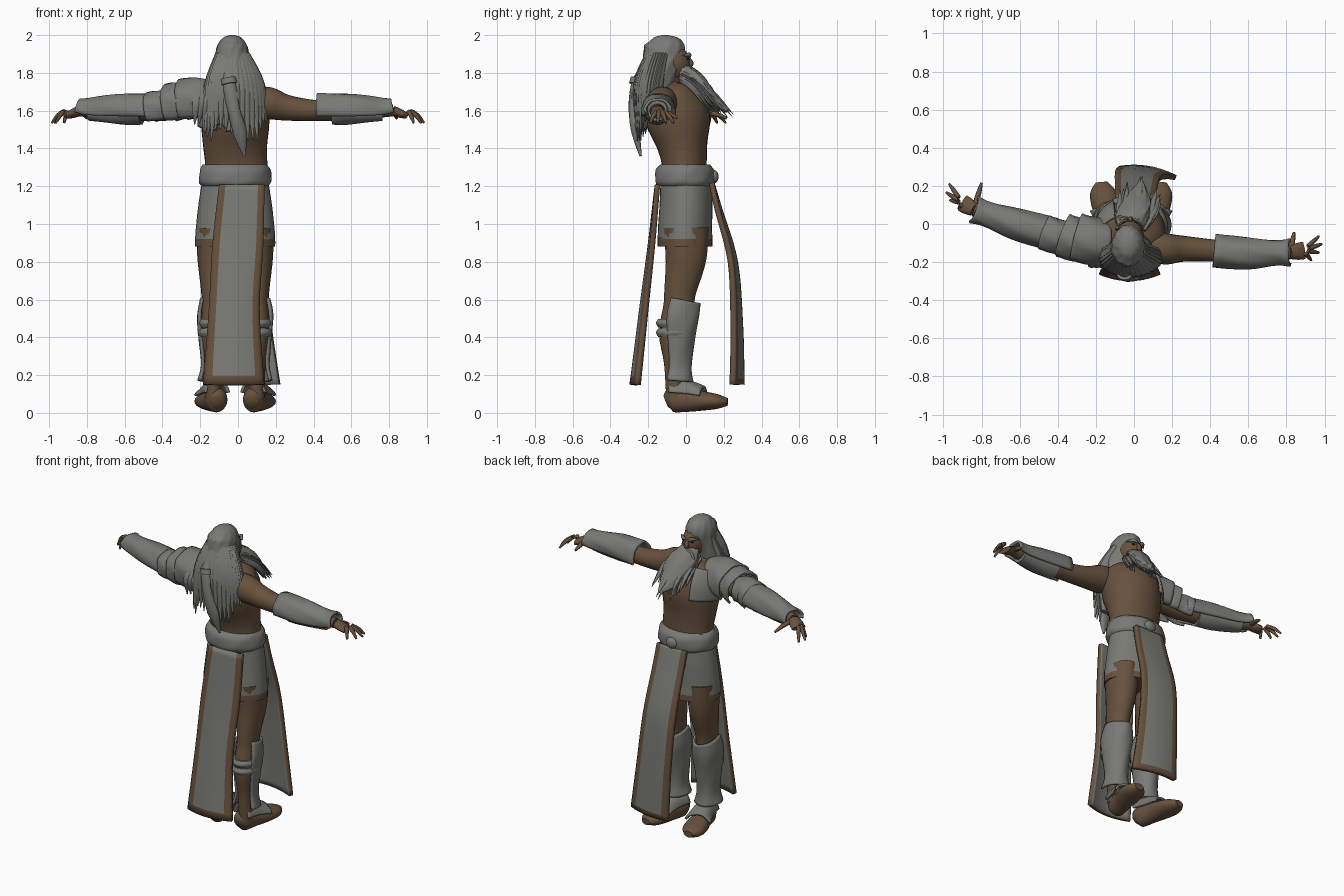
import bpy, bmesh, math, random
from mathutils import Vector

random.seed(4)
default_cube = bpy.data.objects.get("Cube")
if default_cube:
    bpy.data.objects.remove(default_cube)


def material(name, rgb):
    mat = bpy.data.materials.new(name)
    mat.use_nodes = True
    mat.diffuse_color = (*rgb, 1)
    mat.node_tree.nodes["Principled BSDF"].inputs["Base Color"].default_value = (*rgb, 1)
    return mat


BROWN = material("bronze brown", (0.135, 0.082, 0.047))
GREY = material("stone grey", (0.19, 0.195, 0.175))
DARK = material("dark eye", (0.03, 0.02, 0.015))
UP, FORWARD = Vector((0, 0, 1)), Vector((0, 1, 0))


def smooth_path(points, steps=4):
    """Catmull-Rom samples through tuples of any length."""
    out = []
    last = len(points) - 1
    for i in range(last):
        a, b = points[max(i - 1, 0)], points[i]
        c, d = points[i + 1], points[min(i + 2, last)]
        for k in range(steps):
            t = k / steps
            out.append([q + t * (r - p + t * (2 * p - 5 * q + 4 * r - s + t * (3 * (q - r) + s - p))) / 2
                        for p, q, r, s in zip(a, b, c, d)])
    return out + [list(points[last])]


def finish(name, bm, mats, thickness=0.0, offset=0, slot_shift=0):
    mesh = bpy.data.meshes.new(name)
    bm.to_mesh(mesh)
    bm.free()
    for mat in mats:
        mesh.materials.append(mat)
    for poly in mesh.polygons:
        poly.use_smooth = True
    mesh.set_sharp_from_angle(angle=math.radians(50))
    obj = bpy.data.objects.new(name, mesh)
    bpy.context.collection.objects.link(obj)
    if thickness:
        mod = obj.modifiers.new("thickness", "SOLIDIFY")
        mod.thickness, mod.offset, mod.material_offset = thickness, offset, slot_shift
    return obj


def tube(name, points, mat, ref=FORWARD, sides=20, arc=None, ripple=0.0, waves=5, trim=None):
    """Loft of ellipses along (x, y, z, radius across, radius along ref)."""
    rows = smooth_path(points)
    centres = [Vector(r[:3]) for r in rows]
    bm = bmesh.new()
    rings = []
    for i, row in enumerate(rows):
        tangent = (centres[min(i + 1, len(rows) - 1)] - centres[max(i - 1, 0)]).normalized()
        side = tangent.cross(ref).normalized()
        second = side.cross(tangent)
        ring = []
        for k in range(sides + bool(arc)):
            start, end = arc or (0, 360)
            a = math.radians(start + (end - start) * k / sides)
            swell = 1 + ripple * math.sin(waves * a + i * 0.7)
            ring.append(bm.verts.new(centres[i] + swell * (side * row[3] * math.cos(a)
                                                           + second * row[4] * math.sin(a))))
        rings.append(ring)
    for lower, upper in zip(rings, rings[1:]):
        for k in range(sides):
            n = (k + 1) % len(lower)
            bm.faces.new((lower[k], lower[n], upper[n], upper[k]))
    if not arc:
        bm.faces.new(rings[0])
        bm.faces.new(rings[-1])
    bmesh.ops.recalc_face_normals(bm, faces=bm.faces)
    if trim:
        for face in bm.faces:
            face.material_index = int(trim(face.calc_center_median()))
    return finish(name, bm, [mat, BROWN], 0.014 if arc else 0)


def ball(name, centre, radii, mat):
    bm = bmesh.new()
    bmesh.ops.create_uvsphere(bm, u_segments=20, v_segments=14, radius=1)
    bmesh.ops.scale(bm, vec=radii, verts=bm.verts)
    bmesh.ops.translate(bm, vec=centre, verts=bm.verts)
    return finish(name, bm, [mat])


def lock(name, start, mid, end, radius, mat=GREY):
    """Tapered strand of hair."""
    radii = (0.6 * radius, radius, 0.1 * radius)
    tube(name, [(*p, r, r * 0.7) for p, r in zip((start, mid, end), radii)], mat, sides=7)


def flap(name, rows, bow, slope):
    """Hanging cloth from (z, y, x start, x end), bordered on its outer face."""
    rows = smooth_path(rows, 6)
    cols = 14
    bm = bmesh.new()
    grid = []
    for i, (z, y, x0, x1) in enumerate(rows):
        f = i / (len(rows) - 1)
        grid.append([bm.verts.new((x0 + (x1 - x0) * u, y + f * (bow * (1 - (2 * u - 1) ** 2) + slope * (u - 0.5)), z))
                     for u in (c / cols for c in range(cols + 1))])
    for i in range(len(grid) - 1):
        for c in range(cols):
            face = bm.faces.new((grid[i][c], grid[i + 1][c], grid[i + 1][c + 1], grid[i][c + 1]))
            border = c < 2 or c >= cols - 2 or i == len(grid) - 2
            face.material_index = 0 if border else 1
    finish(name, bm, [BROWN, GREY], 0.028, -1, 1)


# Torso, neck and one-sided chest guard
TORSO = [(-.01, -.01, 1.24, .17, .12), (-.01, -.01, 1.33, .165, .12), (-.015, -.02, 1.42, .17, .135),
         (-.015, -.035, 1.52, .18, .165), (-.015, -.05, 1.6, .18, .165), (-.015, -.08, 1.68, .165, .13),
         (-.015, -.1, 1.73, .1, .085), (-.015, -.1, 1.77, .05, .05)]
tube("torso", TORSO, BROWN, sides=32)
tube("neck", [(-.015, -.1, 1.7, .06, .065), (-.02, -.08, 1.82, .055, .06)], BROWN)
tube("chest_guard", [(x, y, z, a + .012, b + .012) for x, y, z, a, b in TORSO[3:6]], GREY, arc=(-60, 62))

# Belt, knot and skirt with a trimmed hem
tube("belt", [(-.015, -.005, 1.2, .175, .145), (-.015, -.005, 1.225, .192, .158), (-.015, -.005, 1.285, .187, .155),
              (-.015, -.005, 1.315, .17, .13)], GREY, sides=32, ripple=.012, waves=7)
ball("belt_knot", (0, .15, 1.25), (.04, .022, .035), GREY)
tube("skirt", [(-.015, 0, 1.23, .175, .135), (-.015, 0, 1.1, .195, .14), (-.015, -.005, .98, .208, .143),
               (-.015, -.005, .92, .212, .145), (-.015, -.005, .88, .212, .145)], GREY, sides=32,
     trim=lambda c: c.z < .925)
flap("back_flap", [(1.21, -.165, -.1, .14), (.9, -.19, -.135, .135), (.55, -.225, -.155, .115),
                   (.15, -.265, -.185, .14)], -.035, 0)
flap("front_flap", [(1.22, .15, .11, -.1), (1.08, .185, .12, -.1), (.8, .26, .14, -.1),
                    (.45, .28, .18, -.085), (.15, .28, .225, -.075)], .025, .05)

# Legs, greaves, straps and shoes
for s in (-1, 1):
    cx = -.015 + s * .115
    tube("leg", [(cx, 0, .98, .09, .12), (cx, 0, .82, .085, .108), (cx, -.03, .65, .066, .085),
                 (cx, -.04, .56, .062, .08), (cx, -.065, .42, .066, .078), (cx, -.06, .26, .046, .056),
                 (cx, -.055, .08, .042, .05)], BROWN)
    tube("greave", [(cx, -.03, .6, .066, .1), (cx, -.045, .51, .08, .108), (cx, -.05, .38, .07, .088),
                    (cx, -.05, .25, .06, .074), (cx, -.055, .17, .078, .088)], GREY, arc=(-30, 210), ripple=.02)
    for z in (.425, .475):
        tube("greave_strap", [(cx, -.055, z - .022, .075, .092), (cx, -.055, z, .084, .104),
                              (cx, -.055, z + .022, .075, .092)], GREY)
    foot = [(cx - s * .025, -.105, .06, .03, .035), (cx - s * .02, -.07, .07, .055, .066),
            (cx, .02, .068, .058, .062), (cx + s * .02, .1, .063, .072, .05),
            (cx + s * .035, .17, .06, .066, .038), (cx + s * .04, .22, .058, .03, .02)]
    tube("shoe", foot, BROWN, UP)
    tube("shoe_guard", [(x, y - .01, z + .012, a + .008, b + .03 - .2 * max(y, 0)) for x, y, z, a, b in foot[1:4]],
         GREY, UP, arc=(15, 165), ripple=.03)

# Arms, bracers and hands
RIGHT_ARM = [(.06, -.11, 1.65, .07, .075), (.16, -.13, 1.64, .082, .085), (.26, -.13, 1.615, .068, .068),
             (.42, -.14, 1.6, .058, .055), (.6, -.155, 1.6, .055, .052), (.82, -.15, 1.6, .036, .03)]
LEFT_ARM = [(-.09, -.1, 1.65, .07, .075), (-.2, -.09, 1.65, .08, .085), (-.3, -.075, 1.62, .068, .066),
            (-.42, -.055, 1.6, .058, .055), (-.62, 0, 1.6, .055, .052), (-.84, .075, 1.6, .036, .03)]
RIGHT_TIPS = [(.97, -.065), (.985, -.105), (.97, -.15), (.93, -.19)]
LEFT_TIPS = [(-.97, .21), (-.985, .165), (-.965, .125), (-.92, .08)]
for side, arm, tips, thumb in (("right", RIGHT_ARM, RIGHT_TIPS, (.84, -.045)),
                               ("left", LEFT_ARM, LEFT_TIPS, (-.8, .215))):
    tube(side + "_arm", arm, BROWN, UP)
    elbow, fore, wrist = (Vector(p) for p in arm[3:])
    grow = Vector((0, 0, 0, .014, .02))
    cuff = wrist + Vector((0, 0, .01, .03, .02))
    tube(side + "_bracer", [elbow.lerp(fore, .45) + grow, fore + grow, fore.lerp(wrist, .75) + grow], GREY, UP,
         ripple=.035, waves=4)
    tube(side + "_bracer_plate", [elbow + grow * 1.6, fore + grow * 1.5, fore.lerp(wrist, .7) + grow * 1.3, cuff],
         GREY, UP, arc=(-20, 200), ripple=.03, waves=6)
    mean = Vector((sum(t[0] for t in tips), sum(t[1] for t in tips), 0)) / len(tips)
    root = Vector(wrist[:3])
    knuckle = root.lerp(Vector((mean.x, mean.y, 1.545)), .5)
    tube(side + "_palm", [(*root, .035, .026), (*root.lerp(knuckle, .5), .044, .024), (*knuckle, .046, .016)],
         BROWN, UP, sides=14)
    for x, y in tips:
        tip = Vector((x, y, 1.535))
        base = knuckle.lerp(Vector((x, y, knuckle.z)), .3) - (mean - root).normalized() * .025
        bend = base.lerp(tip, .55) + UP * .008
        tube(side + "_finger", [(*base, .012, .012), (*bend, .0115, .0115), (*tip, .006, .006)], BROWN, UP, sides=8)
    tube(side + "_thumb", [(*root, .016, .014), (*root.lerp(Vector((*thumb, 1.57)), .6), .014, .013),
                           (*thumb, 1.56, .007, .007)], BROWN, UP, sides=8)

# Layered shoulder armour
for x, y, z, length, r in ((-.12, -.09, 1.65, .18, .118), (-.24, -.08, 1.635, .13, .108), (-.34, -.065, 1.615, .13, .084)):
    tube("shoulder_plate", [(x, y, z, r * .85, r * .85), (x - length * .5, y, z, r, r),
                            (x - length, y + .02, z - .01, r * 1.04, r)], GREY, UP, arc=(-45, 225),
         ripple=.035, waves=6)

# Head, face and hair
ball("face", (-.02, -.07, 1.85), (.072, .092, .1), BROWN)
tube("nose", [(-.02, .005, 1.885, .01, .012), (-.02, .025, 1.85, .016, .016), (-.02, .018, 1.838, .012, .01)],
     BROWN, sides=10)
for s in (-1, 1):
    ball("eye", (-.02 + s * .03, .008, 1.875), (.012, .008, .006), DARK)
    lock("eyebrow", (-.02 + s * .01, .02, 1.885), (-.02 + s * .035, .017, 1.897), (-.02 + s * .07, -.02, 1.89), .012)
    lock("moustache", (-.02, .025, 1.825), (-.02 + s * .045, .03, 1.8), (-.02 + s * .085, .05, 1.73), .02)
tube("hair", [(-.03, -.11, 2, .012, .015), (-.03, -.11, 1.985, .05, .065), (-.03, -.11, 1.94, .08, .105),
              (-.03, -.122, 1.88, .092, .105), (-.02, -.14, 1.8, .118, .1), (-.02, -.165, 1.72, .13, .095),
              (-.02, -.21, 1.62, .11, .05), (0, -.235, 1.5, .06, .025)], GREY, sides=40, ripple=.035, waves=11)
for i in range(22):
    f = i / 21
    a = math.pi * (f * 1.2 - .1)
    x, y = math.cos(a), math.sin(a)
    length = random.uniform(.0, .09) + .08 * y
    lock("hair_lock", (-.03 + .075 * x, -.13 - .075 * y, 1.9), (-.02 + .135 * x, -.17 - .09 * y, 1.73),
         (-.02 + .17 * x, -.18 - .085 * y, 1.58 - length), .03)
for i in range(6):
    x = -.23 + .025 * i
    lock("shoulder_tuft", (x + .03, -.16, 1.72), (x + .01, -.215, 1.64), (x, -.2, random.uniform(1.49, 1.54)), .025)
tube("braid", [(-.05, -.225, 1.83, .02, .015), (-.045, -.265, 1.74, .035, .025), (-.02, -.28, 1.6, .033, .024),
               (.01, -.265, 1.48, .036, .022), (.035, -.24, 1.36, .006, .006)], GREY, ripple=.06, sides=14)
tube("braid_band", [(-.05, -.262, 1.77, .04, .032), (-.045, -.27, 1.74, .04, .032)], GREY)

# Long beard swept forward
tube("beard", [(-.02, -.03, 1.82, .055, .04), (-.015, .03, 1.77, .085, .05), (.005, .09, 1.71, .085, .045),
               (.02, .15, 1.65, .06, .03), (.04, .22, 1.6, .012, .01)], GREY, sides=28, ripple=.06, waves=9)
for i in range(34):
    x = random.uniform(-1, 1)
    layer = random.random()
    reach = (1 - .45 * abs(x)) * (.55 + .45 * layer)
    start = (-.02 + .075 * x, .015 - .05 * abs(x), 1.76 + .03 * layer)
    tip = (.025 + .12 * x, .02 + .26 * reach, 1.66 - .105 * reach + random.uniform(-.02, .02))
    mid = (start[0] * .4 + tip[0] * .6, (start[1] + tip[1]) / 2, (start[2] + tip[2]) / 2 + .025)
    lock("beard_lock", start, mid, tip, .019)
